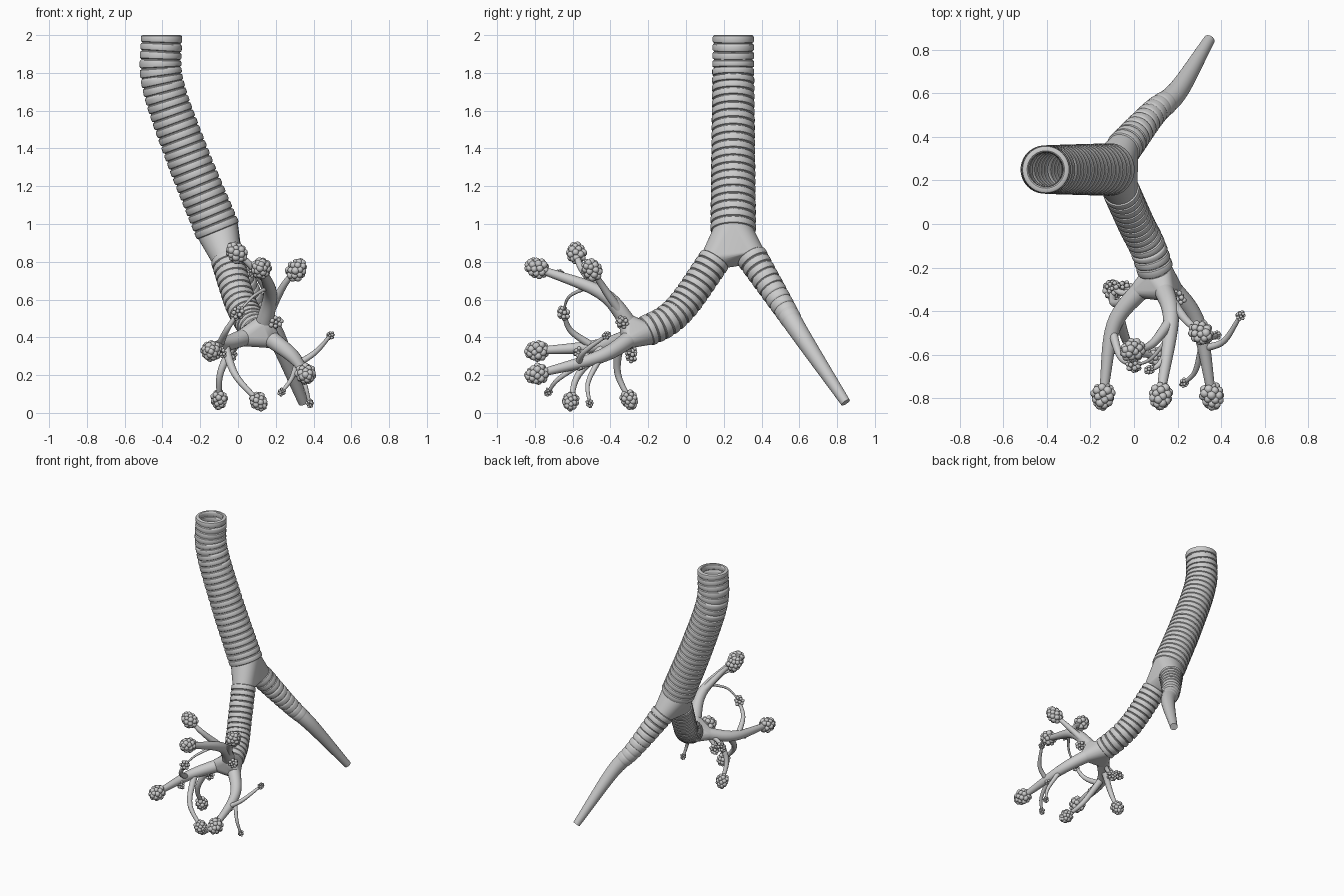
import bpy, bmesh, math, random
from mathutils import Vector, Matrix

if "Cube" in bpy.data.objects:
    bpy.data.objects.remove(bpy.data.objects["Cube"])

random.seed(4)


def spline(pts, n=30):
    """Dense Catmull-Rom polyline through the points."""
    P = [Vector(p) for p in pts]
    P = [2 * P[0] - P[1]] + P + [2 * P[-1] - P[-2]]
    out = []
    for a, b, c, d in zip(P, P[1:], P[2:], P[3:]):
        for k in range(n):
            t = k / n
            out.append(0.5 * (2 * b + (c - a) * t + (2 * a - 5 * b + 4 * c - d) * t * t
                              + (3 * b - a - 3 * c + d) * t ** 3))
    return out + [P[-2]]


def sampler(pts):
    """Total length and a function giving point and tangent at arc length."""
    L = spline(pts)
    S = [0]
    for a, b in zip(L, L[1:]):
        S.append(S[-1] + (b - a).length)

    def at(s):
        i = 0
        while i < len(S) - 2 and S[i + 1] < s:
            i += 1
        p = L[i].lerp(L[i + 1], (s - S[i]) / (S[i + 1] - S[i]))
        return p, (L[min(i + 3, len(L) - 1)] - L[max(i - 2, 0)]).normalized()
    return S[-1], at


def circle(p, t, r, sides):
    ref = Vector((1, 0, 0.3))
    u = (ref - t * ref.dot(t)).normalized()
    v = t.cross(u)
    return [p + r * (u * math.cos(a) + v * math.sin(a))
            for a in (math.tau * i / sides for i in range(sides))]


def finish(name, bm):
    bmesh.ops.recalc_face_normals(bm, faces=bm.faces)
    me = bpy.data.meshes.new(name)
    bm.to_mesh(me)
    bm.free()
    ob = bpy.data.objects.new(name, me)
    bpy.context.collection.objects.link(ob)


def loft(name, loops, cap=True):
    bm = bmesh.new()
    R = [[bm.verts.new(c) for c in l] for l in loops]
    n = len(R[0])
    for a, b in zip(R, R[1:]):
        for i in range(n):
            j = (i + 1) % n
            bm.faces.new((a[i], a[j], b[j], b[i]))
    if cap:
        bm.faces.new(R[0])
        bm.faces.new(R[-1])
    finish(name, bm)


def tube_loops(pts, r0, r1, sides, rings=0, ringed=1, bump=0):
    """Circles along a path; rings adds raised cartilage bands."""
    total, at = sampler(pts)
    stations = []
    for k in range(rings):
        fade = 1 if ringed == 1 else 1 - 0.8 * k / rings
        for f, h in ((0, 0), (.1, .75), (.25, 1), (.7, 1), (.85, .75), (.93, 0)):
            stations.append(((k + f) / rings * ringed, h * bump * fade))
    start = ringed if rings else 0
    m = max(1, round((1 - start) * 20))
    stations += [(start + (1 - start) * i / m, 0) for i in range(m + 1)] if start < 1 else [(1, 0)]
    return [circle(*at(u * total), r0 + (r1 - r0) * u + h, sides) for u, h in stations]


def hull(name, loops):
    bm = bmesh.new()
    for l in loops:
        for c in l:
            bm.verts.new(c)
    bmesh.ops.convex_hull(bm, input=bm.verts)
    junk = [v for v in bm.verts if not v.link_faces]
    bmesh.ops.delete(bm, geom=junk, context='VERTS')
    finish(name, bm)


def cluster(name, p, d, size):
    """Grape-like bunch of small sacs pointing along d."""
    bm = bmesh.new()
    q = d.to_track_quat('Z', 'Y')
    n = 30 if size > .05 else 16
    for i in range(n):
        z = 1 - (2 * i + 1) / n
        w = math.sqrt(1 - z * z) * (1 - z / 5) * .58
        c = q @ Vector((w * math.cos(i * 2.4), w * math.sin(i * 2.4), z * .76)) * size
        bmesh.ops.create_icosphere(bm, subdivisions=2, radius=size * random.uniform(.25, .32),
                                   matrix=Matrix.Translation(p + c))
    finish(name, bm)


# windpipe: hollow, ringed outside and inside
wind = [(-.405, .25, 2), (-.4, .25, 1.75), (-.275, .25, 1.38), (-.105, .25, .96)]
outer = tube_loops(wind, .1, .112, 40, 25, 1, .009)
inner = tube_loops(wind, .086, .09, 40, 25, 1, -.007)
loft("windpipe", inner[::-1] + outer, cap=False)

# two main airways and the fork between them
left = [(-.06, .155, .815), (.01, 0, .59), (.06, -.1, .49), (.1, -.215, .43)]
right = [(-.05, .345, .83), (.09, .51, .57), (.2, .61, .41), (.345, .845, .055)]
left_loops = tube_loops(left, .078, .076, 32, 14, 1, .008)
right_loops = tube_loops(right, .076, .026, 32, 10, .45, .008)
loft("left_airway", left_loops)
loft("right_airway", right_loops)
hull("airway_fork", [outer[-1], left_loops[0], right_loops[0]])

# three lobe branches and the hub joining them
lobes = {
    "side": [(.06, -.27, .41), (-.09, -.46, .355), (-.14, -.77, .33)],
    "upper": [(.13, -.28, .44), (.17, -.44, .63), (.125, -.77, .76)],
    "outer": [(.15, -.27, .41), (.29, -.45, .3), (.355, -.77, .21)],
}
bases = [left_loops[-1]]
for name, pts in lobes.items():
    loops = tube_loops(pts, .048, .02, 20)
    bases.append(loops[2])
    loft(name + "_branch", loops)
    total, at = sampler(pts)
    p, d = at(total)
    cluster(name + "_sacs", p + d * .022, d, .066)
hull("lung_hub", bases)

# twigs: parent lobe, place along it, tip, size of sac bunch (0 = none)
twigs = [
    ("upper", .06, (.31, -.5, .76), .066),
    ("upper", .42, (-.01, -.58, .85), .064),
    ("upper", .7, (.07, -.67, .74), .026),
    ("upper", .55, (0, -.65, .53), 0),
    ("upper", 0, (.2, -.34, .48), .042),
    ("side", .2, (-.1, -.3, .07), .055),
    ("side", .37, (.11, -.61, .06), .055),
    ("side", .5, (0, -.65, .53), .042),
    ("side", .05, (-.04, -.29, .3), .04),
    ("side", .1, (-.1, -.29, .33), .04),
    ("side", .6, (-.09, -.57, .32), .034),
    ("outer", .65, (.49, -.42, .41), .027),
    ("outer", .43, (.38, -.51, .05), .026),
    ("outer", .6, (.23, -.73, .11), .026),
    ("outer", .55, (.32, -.56, .25), .032),
]
for i, (lobe, u, tip, size) in enumerate(twigs, 1):
    total, at = sampler(lobes[lobe])
    p, d = at(u * total)
    tip = Vector(tip)
    mid = p.lerp(tip, .5) + d * (tip - p).length * .16
    r = .011 + size * .25
    loft(f"twig_{i}", tube_loops([p, mid, tip], r, r * .5, 14))
    if size:
        cluster(f"twig_sacs_{i}", tip, tip - mid, size)

# smooth shading with crisp ring edges
bpy.ops.object.select_all(action='SELECT')
bpy.context.view_layer.objects.active = bpy.data.objects["windpipe"]
bpy.ops.object.shade_smooth_by_angle(angle=math.radians(35))
